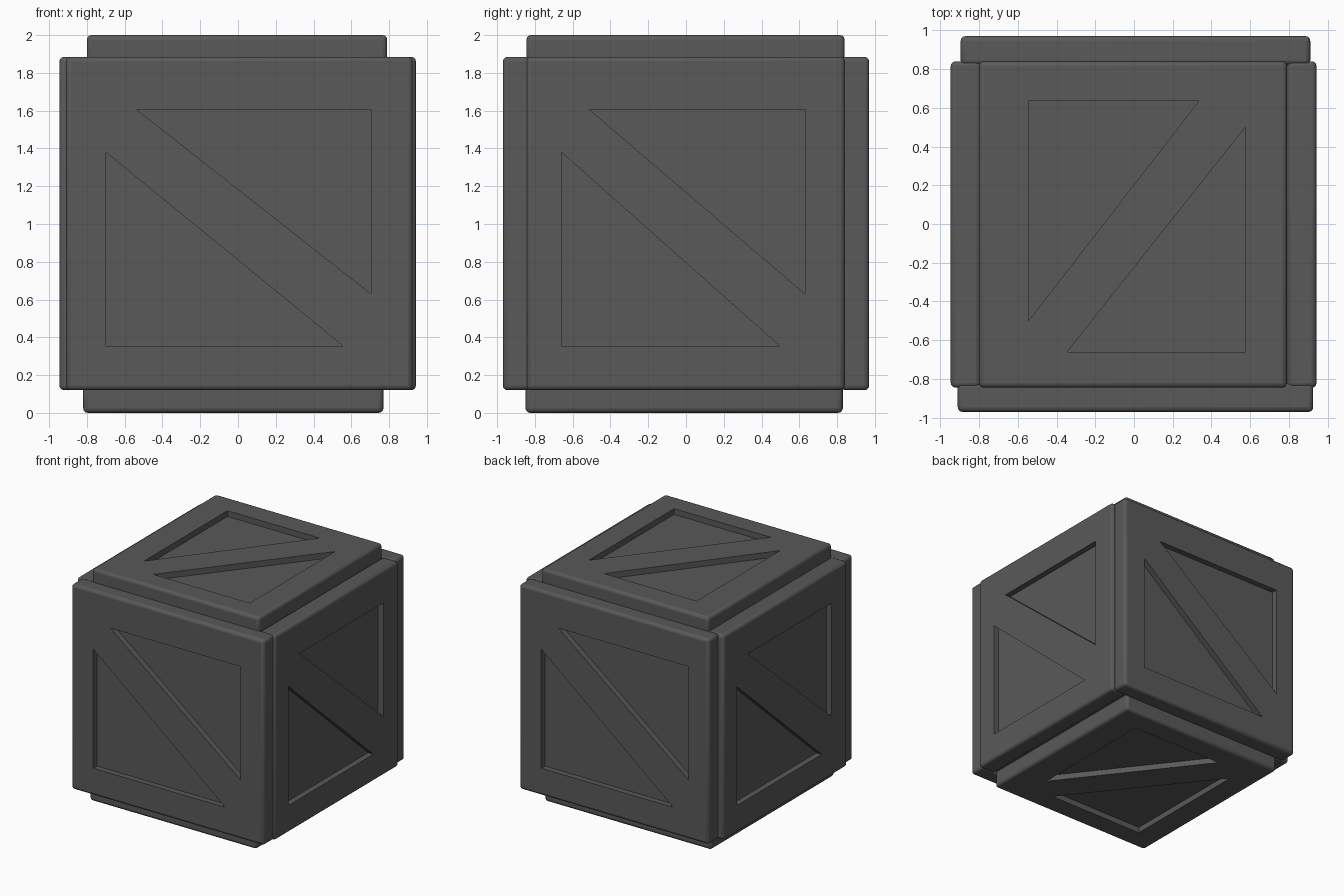
import bpy, bmesh
from mathutils import Matrix, Vector

if "Cube" in bpy.data.objects:
    bpy.data.objects.remove(bpy.data.objects["Cube"], do_unlink=True)

grey = bpy.data.materials.new("dark_grey")
grey.use_nodes = True
grey.diffuse_color = (0.1, 0.1, 0.1, 1)
grey.node_tree.nodes["Principled BSDF"].inputs["Base Color"].default_value = (0.1, 0.1, 0.1, 1)

BEVEL, DEPTH = 0.025, 0.05
X, Y, Z = Vector((1, 0, 0)), Vector((0, 1, 0)), Vector((0, 0, 1))


def add_object(name, bm):
    mesh = bpy.data.meshes.new(name)
    bmesh.ops.recalc_face_normals(bm, faces=bm.faces)
    bm.to_mesh(mesh)
    bm.free()
    obj = bpy.data.objects.new(name, mesh)
    bpy.context.collection.objects.link(obj)
    mesh.materials.append(grey)
    return obj


def box(lo, hi, bevel):
    bm = bmesh.new()
    bmesh.ops.create_cube(bm, size=1)
    for v in bm.verts:
        v.co = [b if c > 0 else a for a, b, c in zip(lo, hi, v.co)]
    if bevel:
        bmesh.ops.bevel(bm, geom=bm.edges[:], offset=bevel, segments=3,
                        profile=0.5, affect='EDGES')
    return bm


def panel(name, u, v, us, vs, inner, outer, triangles):
    """Rounded slab facing u x v, with triangular recesses in its outer face."""
    frame = Matrix((u, v, u.cross(v))).transposed().to_4x4()
    obj = add_object(name, box((us[0], vs[0], inner), (us[1], vs[1], outer), BEVEL))
    # Triangular recess cutters
    bm = bmesh.new()
    for tri in triangles:
        face = bm.faces.new([bm.verts.new((a, b, outer - DEPTH)) for a, b in tri])
        top = bmesh.ops.extrude_face_region(bm, geom=[face])["geom"]
        for vert in top:
            if isinstance(vert, bmesh.types.BMVert):
                vert.co.z = outer + DEPTH
    cutter = add_object("recess_cutter", bm)
    cutter.hide_render = True
    cut = obj.modifiers.new("recess", 'BOOLEAN')
    cut.operation, cut.solver, cut.object = 'DIFFERENCE', 'EXACT', cutter
    bpy.context.view_layer.update()
    graph = bpy.context.evaluated_depsgraph_get()
    mesh = bpy.data.meshes.new_from_object(obj.evaluated_get(graph))
    obj.modifiers.clear()
    obj.data = mesh
    bpy.data.objects.remove(cutter, do_unlink=True)
    # Rounded edges are smooth, plane faces stay flat
    for p in mesh.polygons:
        p.use_smooth = max(abs(c) for c in p.normal) < 0.999
    mesh.transform(frame)
    return obj


def shifted(triangles, du):
    return [[(a + du, b) for a, b in t] for t in triangles]


wide = [[(-0.535, 1.605), (0.705, 0.63), (0.705, 1.605)],
        [(-0.70, 1.38), (-0.70, 0.355), (0.555, 0.355)]]
narrow = [[(-0.51, 1.605), (0.63, 0.63), (0.63, 1.605)],
          [(-0.66, 1.38), (-0.66, 0.355), (0.495, 0.355)]]
lid = [[(-0.545, 0.635), (-0.545, -0.5), (0.335, 0.635)],
       [(0.575, 0.5), (-0.345, -0.66), (0.575, -0.66)]]
height = (0.12, 1.885)

# Four walls
panel("front_panel", X, Z, (-0.91, 0.925), height, 0.82, 0.97, wide)
panel("back_panel", -X, Z, (-0.91, 0.895), height, 0.82, 0.97, wide)
panel("left_panel", Y, Z, (-0.845, 0.84), height, 0.79, 0.942, narrow)
panel("right_panel", -Y, Z, (-0.84, 0.845), height, 0.79, 0.946, narrow)

# Lid and base
panel("top_panel", X, Y, (-0.80, 0.79), (-0.845, 0.84), 1.84, 2.0, lid)
panel("bottom_panel", -X, Y, (-0.77, 0.82), (-0.85, 0.83), -0.16, 0.0, shifted(lid, 0.03))

# Solid core behind the panels
add_object("core", box((-0.84, -0.86, 0.14), (0.84, 0.86, 1.86), 0))
